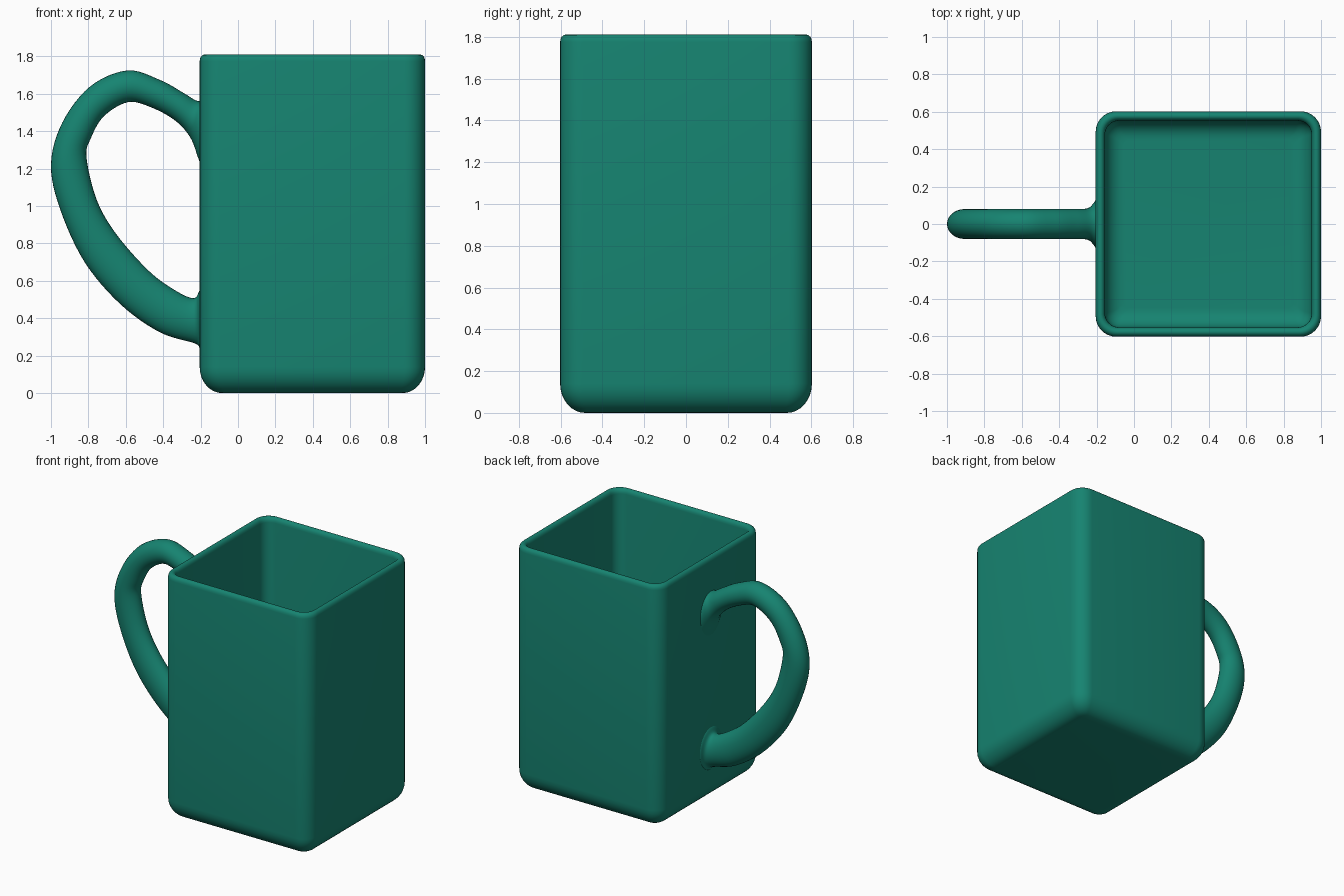
import bpy, bmesh
from math import sin, cos, pi
from mathutils import Vector

if "Cube" in bpy.data.objects:
    bpy.data.objects.remove(bpy.data.objects["Cube"])

teal = bpy.data.materials.new("teal_glaze")
teal.diffuse_color = (0.008, 0.23, 0.165, 1)
teal.use_nodes = True
teal.node_tree.nodes["Principled BSDF"].inputs["Base Color"].default_value = teal.diffuse_color


def loft(name, rings):
    """Skin a list of equal-length closed rings and cap both ends."""
    bm = bmesh.new()
    loops = [[bm.verts.new(p) for p in ring] for ring in rings]
    n = len(loops[0])
    for a, b in zip(loops, loops[1:]):
        for i in range(n):
            j = (i + 1) % n
            bm.faces.new((a[i], a[j], b[j], b[i]))
    bm.faces.new(loops[0][::-1])
    bm.faces.new(loops[-1])
    bmesh.ops.recalc_face_normals(bm, faces=bm.faces[:])
    mesh = bpy.data.meshes.new(name)
    bm.to_mesh(mesh)
    bm.free()
    obj = bpy.data.objects.new(name, mesh)
    bpy.context.collection.objects.link(obj)
    mesh.materials.append(teal)
    bpy.ops.object.select_all(action='DESELECT')
    obj.select_set(True)
    bpy.context.view_layer.objects.active = obj
    bpy.ops.object.shade_smooth_by_angle(angle=0.7)
    return obj


def rounded_square(inset, z, steps=8):
    half = 0.6025 - inset
    r = max(0.11 - 0.7 * inset, 0.035)
    ring = []
    for k, (sx, sy) in enumerate([(1, 1), (-1, 1), (-1, -1), (1, -1)]):
        for s in range(steps + 1):
            a = (k + s / steps) * pi / 2
            ring.append((0.3975 + sx * (half - r) + r * cos(a),
                         sy * (half - r) + r * sin(a), z))
    return ring


def arc(cx, cz, rx, rz, start, end, steps=8):
    return [(cx + rx * cos(start + (end - start) * i / steps),
             cz + rz * sin(start + (end - start) * i / steps)) for i in range(steps + 1)]


# Body: (inset, height) profile up the outside, over the rim, down to the floor
profile = arc(0.12, 0.14, 0.12, 0.14, 1.5 * pi, pi)
profile += arc(0.025, 1.775, 0.025, 0.035, pi, 0)
profile += arc(0.15, 0.16, 0.10, 0.10, pi, 1.5 * pi)
loft("mug_body", [rounded_square(i, z) for i, z in profile])

# Handle: outer edge x, z; inner edge x, z; half width in y
sections = [
    (-0.18, 0.22, -0.18, 0.58, 0.15),
    (-0.205, 0.24, -0.205, 0.55, 0.13),
    (-0.235, 0.267, -0.235, 0.508, 0.085),
    (-0.42, 0.326, -0.32, 0.54, 0.08),
    (-0.63, 0.476, -0.47, 0.647, 0.08),
    (-0.82, 0.70, -0.647, 0.845, 0.08),
    (-0.95, 0.98, -0.754, 1.03, 0.08),
    (-1.00, 1.22, -0.81, 1.26, 0.08),
    (-0.94, 1.445, -0.786, 1.364, 0.08),
    (-0.79, 1.64, -0.717, 1.48, 0.08),
    (-0.59, 1.725, -0.59, 1.555, 0.08),
    (-0.417, 1.674, -0.47, 1.53, 0.08),
    (-0.30, 1.61, -0.34, 1.46, 0.08),
    (-0.235, 1.57, -0.257, 1.37, 0.085),
    (-0.205, 1.56, -0.214, 1.26, 0.12),
    (-0.18, 1.56, -0.18, 1.16, 0.15),
]


def smooth_sections(points, steps=6):
    pts = [Vector(p) for p in points]
    pts = [pts[0]] + pts + [pts[-1]]
    out = []
    for a, b, c, d in zip(pts, pts[1:], pts[2:], pts[3:]):
        for s in range(steps):
            t = s / steps
            out.append(0.5 * (2 * b + (c - a) * t + (2 * a - 5 * b + 4 * c - d) * t * t
                              + (3 * b - a - 3 * c + d) * t ** 3))
    return out + [pts[-1]]


rings = []
for ox, oz, ix, iz, w in smooth_sections(sections):
    outer, inner = Vector((ox, 0, oz)), Vector((ix, 0, iz))
    mid, half = (outer + inner) / 2, (outer - inner) / 2
    rings.append([mid + half * cos(a) + Vector((0, w * sin(a), 0))
                  for a in (2 * pi * i / 28 for i in range(28))])
loft("mug_handle", rings)
